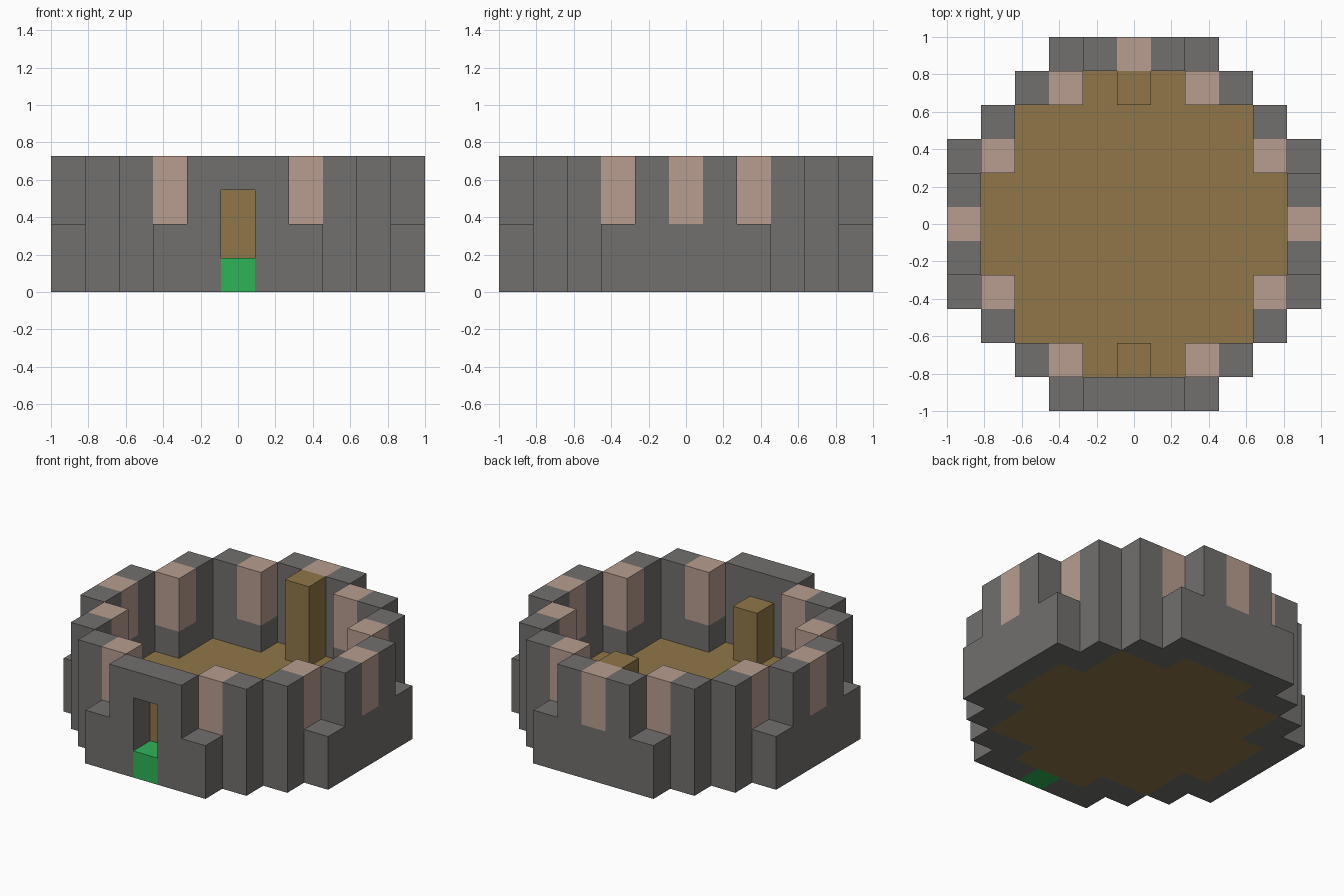
import bpy
import bmesh
from mathutils import Vector

if "Cube" in bpy.data.objects:
    bpy.data.objects.remove(bpy.data.objects["Cube"], do_unlink=True)

CELL = 2 / 11
HEIGHT = 4


def material(name, rgb):
    linear = [((c / 255 + 0.055) / 1.055) ** 2.4 for c in rgb] + [1]
    mat = bpy.data.materials.new(name)
    mat.use_nodes = True
    mat.diffuse_color = linear
    bsdf = mat.node_tree.nodes["Principled BSDF"]
    bsdf.inputs["Base Color"].default_value = linear
    bsdf.inputs["Roughness"].default_value = 0.9
    return mat


stone = material("grey stone", (113, 112, 110))
clay = material("pale clay", (184, 157, 144))
wood = material("brown wood", (144, 118, 73))
grass = material("green", (46, 180, 88))


def column(x, y, low, high):
    return {(x, y, z) for z in range(low, high)}


def mirrored(points):
    return {(sx * x, sy * y) for x, y in points for sx in (-1, 1) for sy in (-1, 1)}


# Floor: half width of each row, by distance from the centre
half_width = [4, 4, 3, 3, 1]
floor = {(x, y, 0) for y in range(-4, 5)
         for x in range(-half_width[abs(y)], half_width[abs(y)] + 1)}

# Wall ring with low outer corners
low_corners = mirrored([(2, 5), (5, 2)])
full_height = mirrored([(0, 5), (1, 5), (3, 4), (4, 3), (5, 1)])
clay_posts = mirrored([(2, 4), (4, 2), (5, 0)]) | {(0, 5)}
wall, clay_tops = set(), set()
for x, y in low_corners | clay_posts:
    wall |= column(x, y, 0, 2)
for x, y in full_height - clay_posts:
    wall |= column(x, y, 0, HEIGHT)
for x, y in clay_posts:
    clay_tops |= column(x, y, 2, HEIGHT)

# Doorway through the front wall, with a coloured step
wall -= column(0, -5, 0, 3)
door_step = column(0, -5, 0, 1)

# Posts standing on the floor
front_post = column(0, -4, 1, 3)
back_post = column(0, 4, 1, HEIGHT)

parts = [
    ("floor", floor, wood),
    ("stone_wall", wall, stone),
    ("clay_wall_tops", clay_tops, clay),
    ("door_step", door_step, grass),
    ("front_post", front_post, wood),
    ("back_post", back_post, wood),
]
filled = set().union(*(cells for _, cells, _ in parts))


def build(name, cells, mat):
    """Make the outer skin of a group of blocks."""
    bm = bmesh.new()
    for cell in sorted(cells):
        centre = Vector(cell) + Vector((0, 0, 0.5))
        for axis in range(3):
            for sign in (-1, 1):
                normal = Vector((0, 0, 0))
                normal[axis] = sign
                if tuple(int(a + b) for a, b in zip(cell, normal)) in filled:
                    continue
                u = Vector((0, 0, 0))
                u[(axis + 1) % 3] = 0.5
                v = normal.cross(u)
                middle = centre + normal / 2
                corners = (-u - v, u - v, u + v, v - u)
                bm.faces.new([bm.verts.new((middle + c) * CELL) for c in corners])
    bmesh.ops.remove_doubles(bm, verts=bm.verts, dist=0.001)
    mesh = bpy.data.meshes.new(name)
    bm.to_mesh(mesh)
    bm.free()
    mesh.materials.append(mat)
    obj = bpy.data.objects.new(name, mesh)
    bpy.context.scene.collection.objects.link(obj)


for part in parts:
    build(*part)
